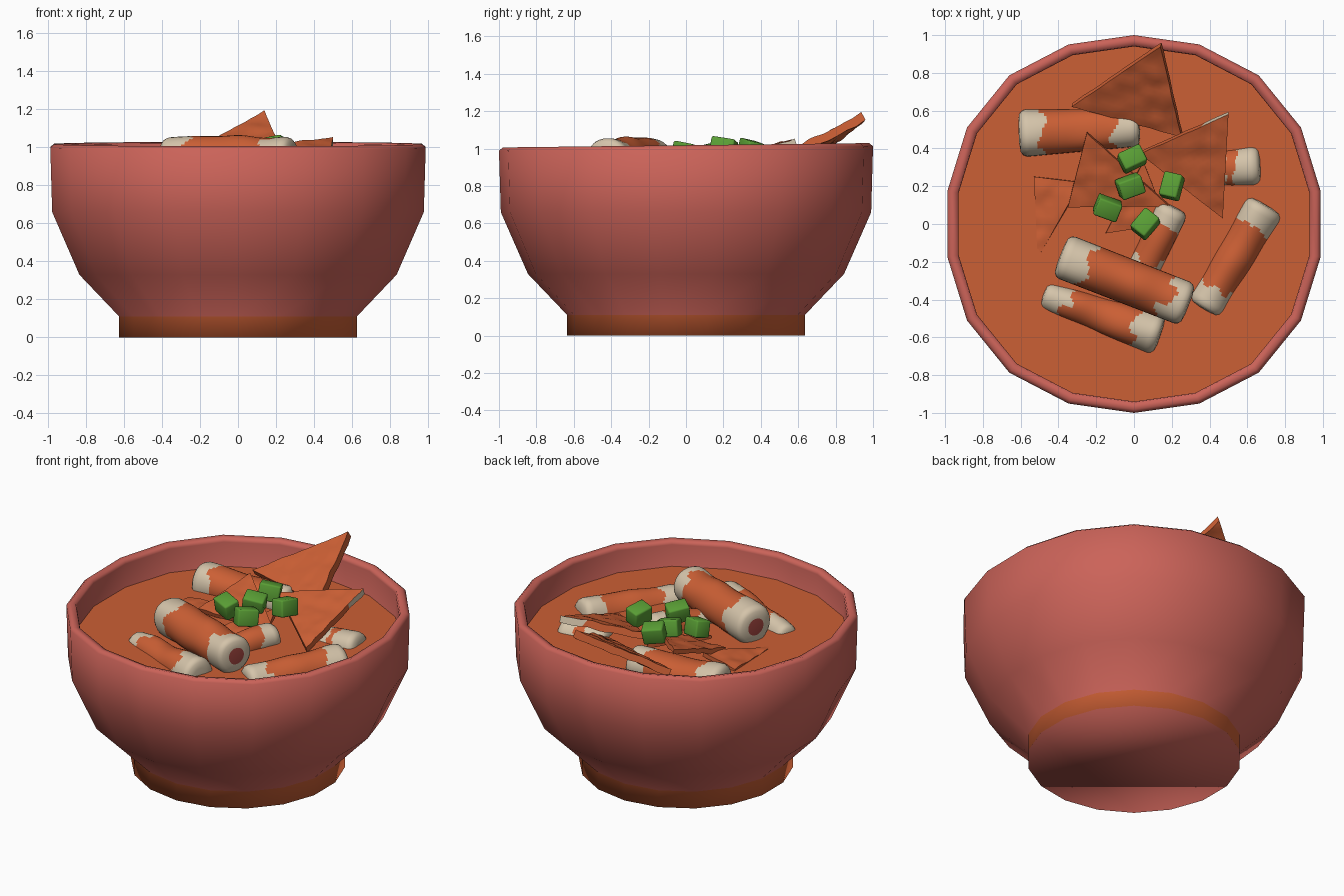
import bpy, bmesh, math
from mathutils import Vector, noise

if "Cube" in bpy.data.objects:
    bpy.data.objects.remove(bpy.data.objects["Cube"])


def material(name, r, g, b):
    m = bpy.data.materials.new(name)
    m.use_nodes = True
    m.diffuse_color = (r, g, b, 1)
    m.node_tree.nodes["Principled BSDF"].inputs["Base Color"].default_value = (r, g, b, 1)
    return m


CLAY = material("clay_pink", 0.60, 0.125, 0.10)
ORANGE = material("soup_orange", 0.60, 0.115, 0.035)
CREAM = material("cream", 0.66, 0.55, 0.40)
RED = material("dull_red", 0.36, 0.06, 0.05)
GREEN = material("herb_green", 0.10, 0.34, 0.035)


def finish(name, bm, mats, angle=None):
    bmesh.ops.recalc_face_normals(bm, faces=bm.faces)
    me = bpy.data.meshes.new(name)
    bm.to_mesh(me)
    bm.free()
    for m in mats:
        me.materials.append(m)
    ob = bpy.data.objects.new(name, me)
    bpy.context.collection.objects.link(ob)
    bpy.ops.object.select_all(action="DESELECT")
    ob.select_set(True)
    bpy.context.view_layer.objects.active = ob
    if angle is None:
        bpy.ops.object.shade_smooth()
    else:
        bpy.ops.object.shade_smooth_by_angle(angle=math.radians(angle))
    return ob


def loft(profile, sides):
    """Solid of revolution around z from (radius, height) pairs, capped at both ends."""
    bm = bmesh.new()
    rings = []
    for r, z in profile:
        angles = [math.pi / 2 + math.tau * i / sides for i in range(sides)]
        rings.append([bm.verts.new((r * math.cos(a), r * math.sin(a), z)) for a in angles])
    for low, high in zip(rings, rings[1:]):
        for i in range(sides):
            j = (i + 1) % sides
            bm.faces.new((low[i], low[j], high[j], high[i]))
    bm.faces.new(rings[0])
    bm.faces.new(rings[-1])
    return bm


def swell(bm):
    """Push the upper bowl outline slightly outward on the diagonals."""
    for v in bm.verts:
        if v.co.z > 0.3:
            a = math.atan2(v.co.y, v.co.x)
            k = 1 + 0.028 * math.sin(2 * a) ** 2
            v.co.x *= k
            v.co.y *= k


# Bowl on a flat foot
bowl_profile = [(0.635, 0.0), (0.635, 0.11), (0.845, 0.33), (0.99, 0.66), (1.0, 1.0),
                (0.98, 1.018), (0.945, 1.01), (0.94, 0.99), (0.94, 0.84), (0.8, 0.6)]
bm = loft(bowl_profile, 18)
for v in bm.verts:
    if v.co.z > 0.95:
        v.co.z += 0.012 * v.co.y
for f in bm.faces:
    z = f.calc_center_median().z
    f.material_index = 1 if 0.01 < z < 0.1 else 0
swell(bm)
finish("bowl", bm, [CLAY, ORANGE])

# Soup surface
bm = bmesh.new()
bmesh.ops.create_circle(bm, cap_ends=True, segments=18, radius=0.942)
for v in bm.verts:
    v.co.z = 0.84
swell(bm)
finish("soup", bm, [ORANGE], 30)


# Rolled sticks with ragged pale ends
def stick(name, start, end, r0, r1, red_core=False):
    a, b = Vector(start), Vector(end)
    axis = b - a
    length = axis.length
    steps = 40
    rounding = [(0.45, 0.0), (0.8, 0.006), (0.94, 0.02)]
    profile = [(r0 * k, h) for k, h in rounding]
    for i in range(steps + 1):
        t = i / steps
        profile.append((r0 + (r1 - r0) * t, 0.04 + (length - 0.08) * t))
    profile += [(r1 * k, length - h) for k, h in reversed(rounding)]
    bm = loft(profile, 32)
    turn = axis.to_track_quat("Z", "Y")
    for v in bm.verts:
        v.co = a + turn @ v.co
        v.co.z += 0.02 * noise.noise(v.co * 5)
    for f in bm.faces:
        c = f.calc_center_median()
        d = (c - a).dot(axis) / length
        if min(d, length - d) < 0.135 + 0.07 * noise.noise(c * 11):
            f.material_index = 1
        if red_core and len(f.verts) > 4:
            f.material_index = 2
    finish(name, bm, [ORANGE, CREAM, RED], 50)


stick("stick_back", (-0.61, 0.48, 0.85), (0.03, 0.51, 0.855), 0.125, 0.10)
stick("stick_top", (-0.39, -0.165, 0.935), (0.29, -0.43, 0.94), 0.12, 0.118, True)
stick("stick_front", (-0.48, -0.375, 0.81), (0.14, -0.59, 0.825), 0.075, 0.11)
stick("stick_right", (0.70, 0.10, 0.81), (0.37, -0.45, 0.80), 0.108, 0.10)
stick("stick_middle", (0.21, 0.09, 0.86), (0.02, -0.30, 0.82), 0.085, 0.085)
stick("stick_short", (0.36, 0.29, 0.79), (0.67, 0.31, 0.81), 0.10, 0.105)


# Bumpy triangular chips
def chip(name, corners, thick=0.03, pale_corner=False):
    pts = [Vector(p) for p in corners]
    n = (pts[1] - pts[0]).cross(pts[2] - pts[0]).normalized()
    if n.z < 0:
        n = -n
    bm = bmesh.new()
    top = [bm.verts.new(p) for p in pts]
    low = [bm.verts.new(p - n * thick) for p in pts]
    bm.faces.new(top)
    bm.faces.new(low)
    long_edges = []
    for i in range(3):
        j = (i + 1) % 3
        bm.faces.new((top[i], top[j], low[j], low[i]))
        long_edges += [bm.edges.get((top[i], top[j])), bm.edges.get((low[i], low[j]))]
    bmesh.ops.subdivide_edges(bm, edges=long_edges, cuts=18, use_grid_fill=True)
    bmesh.ops.triangulate(bm, faces=bm.faces)
    for v in bm.verts:
        v.co += n * 0.011 * noise.noise(v.co * 13)
    bmesh.ops.recalc_face_normals(bm, faces=bm.faces)
    for f in bm.faces:
        near = (f.calc_center_median() - pts[0]).length < 0.15
        f.material_index = 1 if pale_corner and near and abs(f.normal.dot(n)) < 0.5 else 0
    finish(name, bm, [ORANGE, CREAM], 50)


chip("chip_back", [(0.14, 0.94, 1.19), (-0.33, 0.62, 0.94), (0.25, 0.46, 0.94)], 0.045)
chip("chip_right", [(0.50, 0.58, 1.055), (0.03, 0.37, 0.985), (0.47, 0.03, 0.87)], 0.04, True)
chip("chip_middle", [(-0.25, 0.48, 1.0), (-0.35, 0.09, 0.88), (0.19, 0.09, 0.90)])
chip("chip_left", [(-0.53, 0.25, 0.855), (-0.28, 0.22, 0.89), (-0.51, -0.18, 0.835)])
chip("chip_under", [(-0.15, -0.05, 0.86), (0.18, 0.0, 0.86), (0.05, 0.33, 0.90)])

# Chopped green herb pieces: x, y, z, turn in degrees
herbs = [(-0.01, 0.345, 0.99, 25), (-0.02, 0.20, 0.97, 20), (0.20, 0.20, 1.0, 75),
         (-0.14, 0.085, 0.96, -20), (0.06, 0.0, 0.975, 50)]
for i, (x, y, z, turn) in enumerate(herbs):
    bm = bmesh.new()
    bmesh.ops.create_cube(bm, size=1)
    for v in bm.verts:
        v.co = (v.co.x * 0.13, v.co.y * 0.10, v.co.z * 0.105)
    bmesh.ops.bevel(bm, geom=bm.edges[:], offset=0.01, segments=2, affect="EDGES", profile=0.5)
    ob = finish("herb_piece_%d" % (i + 1), bm, [GREEN], 50)
    ob.location = (x, y, z)
    ob.rotation_euler = (0.25 if i % 2 else -0.2, 0.15, math.radians(turn))
